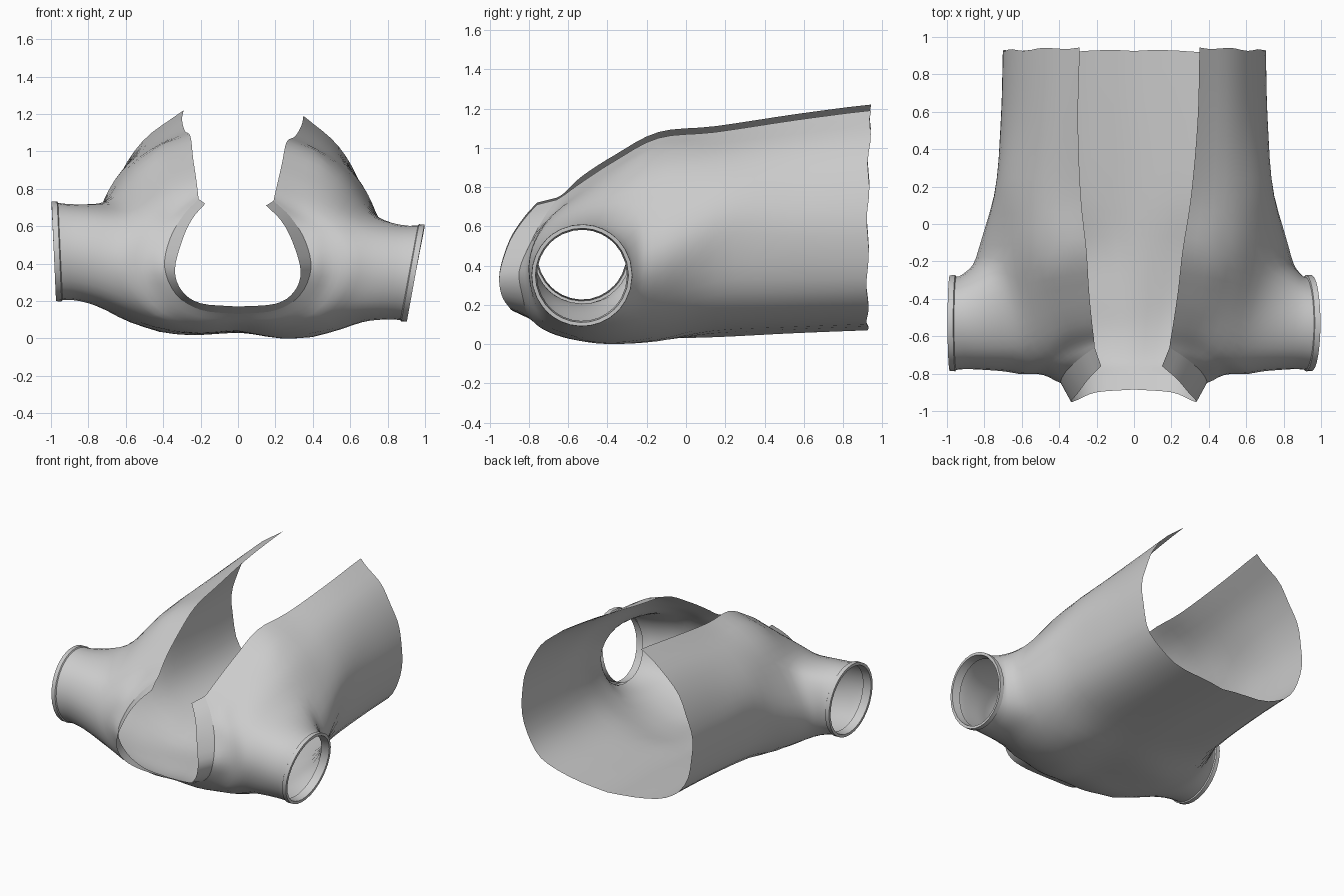
import bpy, bmesh, math
from mathutils import Vector as V

if "Cube" in bpy.data.objects:
    bpy.data.objects.remove(bpy.data.objects["Cube"])

SUB = 4  # spline steps between control points


def spline(pts):
    """Catmull-Rom curve through the given points."""
    p = [2 * pts[0] - pts[1]] + list(pts) + [2 * pts[-1] - pts[-2]]
    out = []
    for i in range(1, len(p) - 2):
        a, b, c, d = p[i - 1:i + 3]
        for s in range(SUB):
            t = s / SUB
            out.append(0.5 * (2 * b + (c - a) * t + (2 * a - 5 * b + 4 * c - d) * t * t
                              + (3 * b - a - 3 * c + d) * t ** 3))
    return out + [pts[-1].copy()]


def make(name, grids, angle=30, relax=0):
    """Mesh from quads given as corner coordinates, welded together."""
    bm = bmesh.new()
    for quads in grids:
        for q in quads:
            bm.faces.new([bm.verts.new(c) for c in q])
    bmesh.ops.remove_doubles(bm, verts=bm.verts, dist=1e-5)
    bmesh.ops.recalc_face_normals(bm, faces=bm.faces)
    # soften the blend between torso and sleeves
    soft = [v for v in bm.verts if abs(v.co.x) > .45 and v.co.y < .15 and not v.is_boundary]
    for _ in range(relax):
        bmesh.ops.smooth_vert(bm, verts=soft, factor=.5, use_axis_x=True,
                              use_axis_y=True, use_axis_z=True)
    me = bpy.data.meshes.new(name)
    bm.to_mesh(me)
    bm.free()
    ob = bpy.data.objects.new(name, me)
    bpy.context.collection.objects.link(ob)
    bpy.ops.object.select_all(action='DESELECT')
    bpy.context.view_layer.objects.active = ob
    ob.select_set(True)
    bpy.ops.object.shade_smooth_by_angle(angle=math.radians(angle))
    return ob


def loft(rows, closed=False, skip=lambda i, j: False):
    n = len(rows[0])
    return [(rows[i][j], rows[i][(j + 1) % n], rows[i + 1][(j + 1) % n], rows[i + 1][j])
            for i in range(len(rows) - 1) for j in range(n if closed else n - 1)
            if not skip(i, j)]


def rear_ring(y, w, bottom, ex, ez, zc=0.55):
    """Open oval torso section, bottom centre round to the front opening."""
    ae = math.acos(ex / w)
    up = (ez - zc) / math.sin(ae)
    ring = []
    for a in (-math.pi / 2, -math.pi / 3, -math.pi / 6, 0, ae / 3, 2 * ae / 3, ae):
        c, s = abs(math.cos(a)), math.sin(a)
        if a < 0:  # squarer underside
            ring.append((w * c ** .78 if c > .01 else 0, y, zc - (zc - bottom) * abs(s) ** .78))
        else:
            ring.append((w * c, y, zc + up * s))
    return ring


# half sections: bottom centre -> side -> front opening
COLLAR_EDGE = [(0, -.885, .17), (.2, -.9, .185), (.3, -.94, .25), (.335, -.95, .36),
               (.29, -.9, .52), (.23, -.83, .63), (.15, -.76, .71)]
NECK = [(0, -.80, .13), (.2, -.81, .15), (.33, -.83, .23), (.39, -.85, .37),
        (.36, -.79, .52), (.28, -.72, .65), (.19, -.66, .735)]
YOKE = [(0, -.72, .08), (.22, -.73, .08), (.42, -.77, .18), (.52, -.80, .38),
        (.46, -.76, .56), (.33, -.67, .67), (.195, -.62, .76)]
SHOULDER = [(0, -.58, .045), (.25, -.6, .03), (.55, -.72, .14), (.66, -.80, .4),
            (.57, -.71, .62), (.38, -.58, .74), (.21, -.53, .825)]
CHEST = [(0, -.4, .035), (.3, -.4, .0), (.62, -.5, .08), (.72, -.5, .4),
         (.62, -.48, .69), (.45, -.42, .83), (.235, -.36, .935)]
ARMPIT = [(0, -.12, .03), (.35, -.15, .02), (.68, -.22, .12), (.87, -.21, .4),
          (.68, -.2, .73), (.52, -.17, .94), (.26, -.14, 1.05)]
RINGS = [NECK, YOKE, SHOULDER, CHEST, ARMPIT, rear_ring(.15, .75, .035, .305, 1.08),
         rear_ring(.55, .715, .055, .34, 1.14), rear_ring(.925, .705, .07, .35, 1.19)]


def half(ring, side):
    """Right half as given; left half slightly adjusted, as the garment is uneven."""
    pts = []
    for k, p in enumerate(ring):
        x, y, z = p
        t = k / 6
        if side < 0:
            x += t ** 4 * (.02 - .08 * (y + .65) / 1.58)
            z += (.01 if y < -.6 else .03) * math.sin(t * math.pi / 2)
            if ring is CHEST and 0 < k < 3:
                z += .02
        pts.append(V((side * x, y, z)))
    return spline(pts)


def collar_strip(side):
    return loft([half(COLLAR_EDGE, side), half(NECK, side)])


def surface(side):
    """Fine grid of one half of the torso, rows from neck to hem."""
    ctrl = [half(r, side) for r in RINGS]
    cols = [spline([r[j] for r in ctrl]) for j in range(len(ctrl[0]))]
    rows = [list(r) for r in zip(*cols)]
    for j, p in enumerate(rows[-1]):  # slightly wavy hem
        p.y += .006 * math.sin(j * 1.3) + .02 * (j / 24) ** 4
    return rows


body, cuffs = [], []
A, B = 2 * SUB, 4 * SUB  # armhole block in rows and columns
for side in (1, -1):
    rows = surface(side)
    body.append(loft(rows, skip=lambda i, j: A <= i < B and A <= j < B))
    # armhole boundary
    hole = ([rows[A][j] for j in range(A, B)] + [rows[i][B] for i in range(A, B)]
            + [rows[B][j] for j in range(B, A, -1)] + [rows[i][A] for i in range(B, A, -1)])
    zc, rz, tilt, xc = (.35, .258, .047, .95) if side > 0 else (.465, .265, .012, .985)
    ry, yc = .255, -.53

    def cuff_ring(scale, back):
        out = []
        for p in hole:
            a = math.atan2(p.z - .4, p.y + .49)
            c, s = math.cos(a), math.sin(a)
            out.append(V((side * (xc + tilt * s - back), yc + scale * ry * c,
                          zc + scale * rz * s)))
        return out

    # sleeve blends from the armhole to the cuff
    end = cuff_ring(.98, .035)
    sleeve = [hole]
    for k in range(1, 8):
        t = k / 7
        e = 1 - (1 - t) ** 1.7
        f = 1 - (1 - t) ** 1.1
        sleeve.append([V((p.x + (q.x - p.x) * t, p.y + (q.y - p.y) * f, p.z + (q.z - p.z) * e))
                       for p, q in zip(hole, end)])
    body.append(loft(sleeve, closed=True))
    # cuff band, folded inside
    cuffs.append(loft([end, cuff_ring(1.01, .03), cuff_ring(1.005, 0), cuff_ring(.93, 0),
                       cuff_ring(.9, .06)], closed=True))

make("vest_body", body, 35, relax=6)
make("sleeve_cuffs", cuffs, 25)
make("collar_band", [collar_strip(1), collar_strip(-1)], 20)
